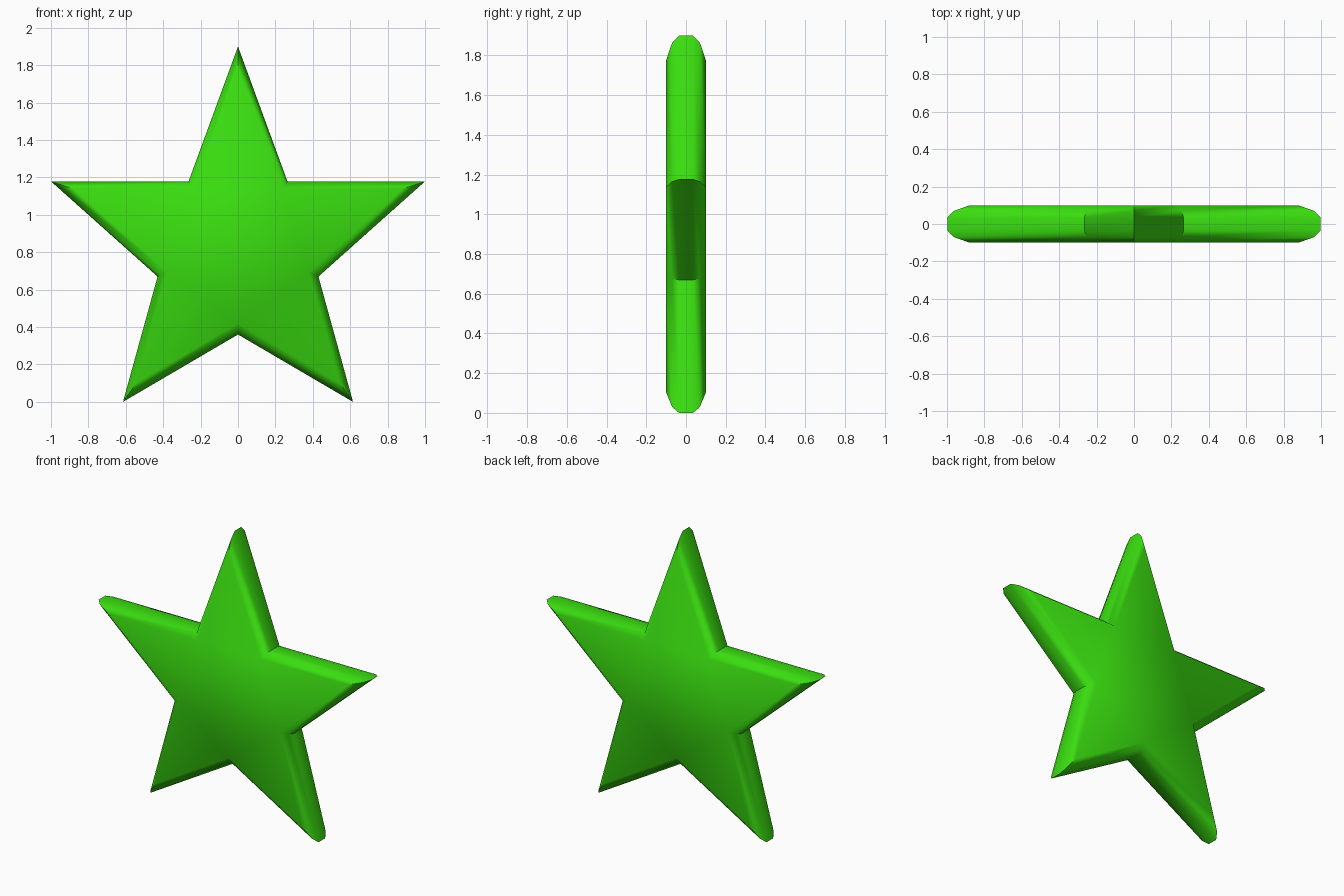
import bpy, bmesh

if "Cube" in bpy.data.objects:
    bpy.data.objects.remove(bpy.data.objects["Cube"])

green = bpy.data.materials.new("bright_green")
green.diffuse_color = (0.042, 0.73, 0.005, 1)
green.use_nodes = True
green.node_tree.nodes["Principled BSDF"].inputs["Base Color"].default_value = green.diffuse_color

# Right half of the outline, top tip to bottom notch, then mirrored
half = [(0, 1.9), (0.265, 1.177), (0.998, 1.177), (0.43, 0.67), (0.615, 0.0), (0, 0.36)]
outline = half + [(-x, z) for x, z in reversed(half[1:-1])]
center_z = 0.86

# Rounded rim: (depth, scale of outline)
rim = [(-0.1, 0.88), (-0.07, 0.965), (-0.035, 1), (0.035, 1), (0.07, 0.965), (0.1, 0.88)]

bm = bmesh.new()
rings = [[bm.verts.new((x * s, y, center_z + (z - center_z) * s)) for x, z in outline]
         for y, s in rim]
n = len(outline)
for a, b in zip(rings, rings[1:]):
    for i in range(n):
        j = (i + 1) % n
        bm.faces.new((a[i], a[j], b[j], b[i]))

# Front and back faces
bm.faces.new(rings[0])
bm.faces.new(rings[-1])
bmesh.ops.recalc_face_normals(bm, faces=bm.faces)

mesh = bpy.data.meshes.new("star")
bm.to_mesh(mesh)
bm.free()
mesh.materials.append(green)
star = bpy.data.objects.new("star", mesh)
bpy.context.collection.objects.link(star)

# Smooth rim, sharp tips
bpy.context.view_layer.objects.active = star
star.select_set(True)
bpy.ops.object.shade_smooth_by_angle(angle=1.0)
